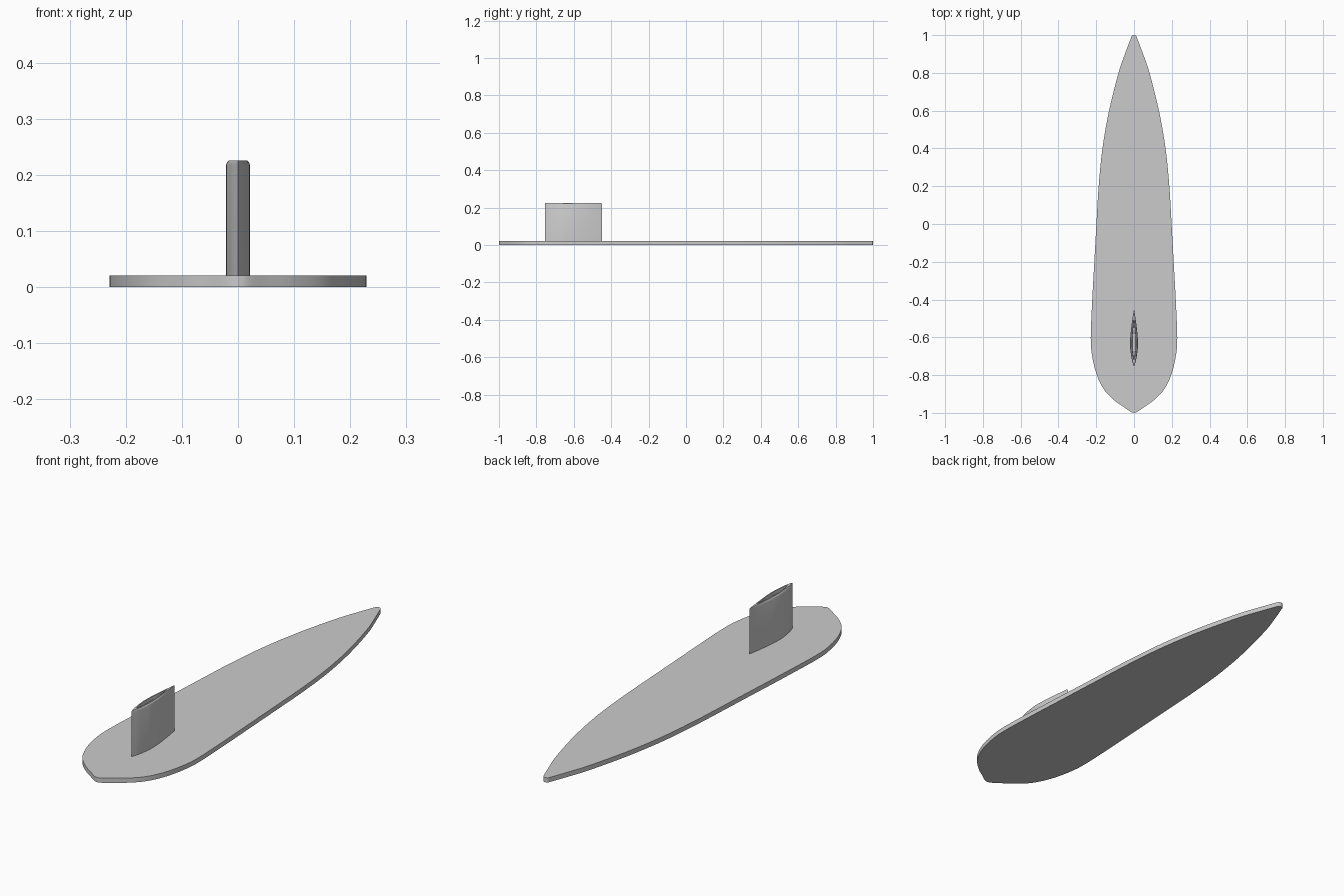
import bpy, bmesh, math
from mathutils import Vector

if "Cube" in bpy.data.objects:
    bpy.data.objects.remove(bpy.data.objects["Cube"])

grey = bpy.data.materials.new("plain grey")
grey.use_nodes = True
COLOUR = (0.6, 0.6, 0.6, 1)
grey.diffuse_color = COLOUR
grey.node_tree.nodes["Principled BSDF"].inputs["Base Color"].default_value = COLOUR


def smooth_half(points, steps):
    """Catmull-Rom curve through the (half width, y) points."""
    pts = [Vector(p) for p in points]
    pts = [2 * pts[0] - pts[1]] + pts + [2 * pts[-1] - pts[-2]]
    out = []
    for a, b, c, d in zip(pts, pts[1:], pts[2:], pts[3:]):
        for i in range(steps):
            t = i / steps
            out.append(0.5 * (2 * b + (c - a) * t + (2 * a - 5 * b + 4 * c - d) * t**2
                              + (3 * b - a - 3 * c + d) * t**3))
    return out + [pts[-2]]


def mirrored(half):
    """Close a right half outline into a symmetrical loop."""
    return half + [Vector((-p.x, p.y)) for p in reversed(half[1:-1])]


def loft(name, rings):
    """Skin matching (outline, height) rings and cap both ends."""
    bm = bmesh.new()
    loops = [[bm.verts.new((p.x, p.y, z)) for p in outline] for outline, z in rings]
    n = len(loops[0])
    for lo, hi in zip(loops, loops[1:]):
        for i in range(n):
            j = (i + 1) % n
            bm.faces.new((lo[i], lo[j], hi[j], hi[i]))
    bm.faces.new(loops[0][::-1])
    bm.faces.new(loops[-1])
    bmesh.ops.recalc_face_normals(bm, faces=bm.faces)
    mesh = bpy.data.meshes.new(name)
    bm.to_mesh(mesh)
    bm.free()
    mesh.materials.append(grey)
    obj = bpy.data.objects.new(name, mesh)
    bpy.context.collection.objects.link(obj)
    bpy.ops.object.select_all(action='DESELECT')
    obj.select_set(True)
    bpy.context.view_layer.objects.active = obj
    bpy.ops.object.shade_smooth_by_angle(angle=math.radians(30))
    return obj


# Flat pointed board
board_half = smooth_half([
    (0, -1), (0.018, -0.994), (0.05, -0.972), (0.105, -0.933), (0.16, -0.875),
    (0.2, -0.79), (0.223, -0.69), (0.229, -0.6), (0.222, -0.42), (0.21, -0.2),
    (0.199, 0), (0.187, 0.2), (0.167, 0.4), (0.132, 0.6), (0.082, 0.8),
    (0.048, 0.9), (0.018, 0.98), (0.011, 0.996), (0, 1)], 5)
board = mirrored(board_half)
loft("board", [(board, 0), (board, 0.021)])

# Upright fin with a softened rim and a hollow top
fin_half = smooth_half([
    (0, -0.755), (0.011, -0.72), (0.019, -0.67), (0.021, -0.64),
    (0.019, -0.59), (0.011, -0.52), (0, -0.45)], 4)
fin = mirrored(fin_half)


def inset(width, length):
    return [Vector((p.x * width, -0.63 + (p.y + 0.63) * length)) for p in fin]


loft("fin", [(fin, 0.02), (fin, 0.218), (inset(0.92, 0.995), 0.223),
             (inset(0.75, 0.985), 0.226), (inset(0.52, 0.74), 0.226),
             (inset(0.42, 0.66), 0.212)])
